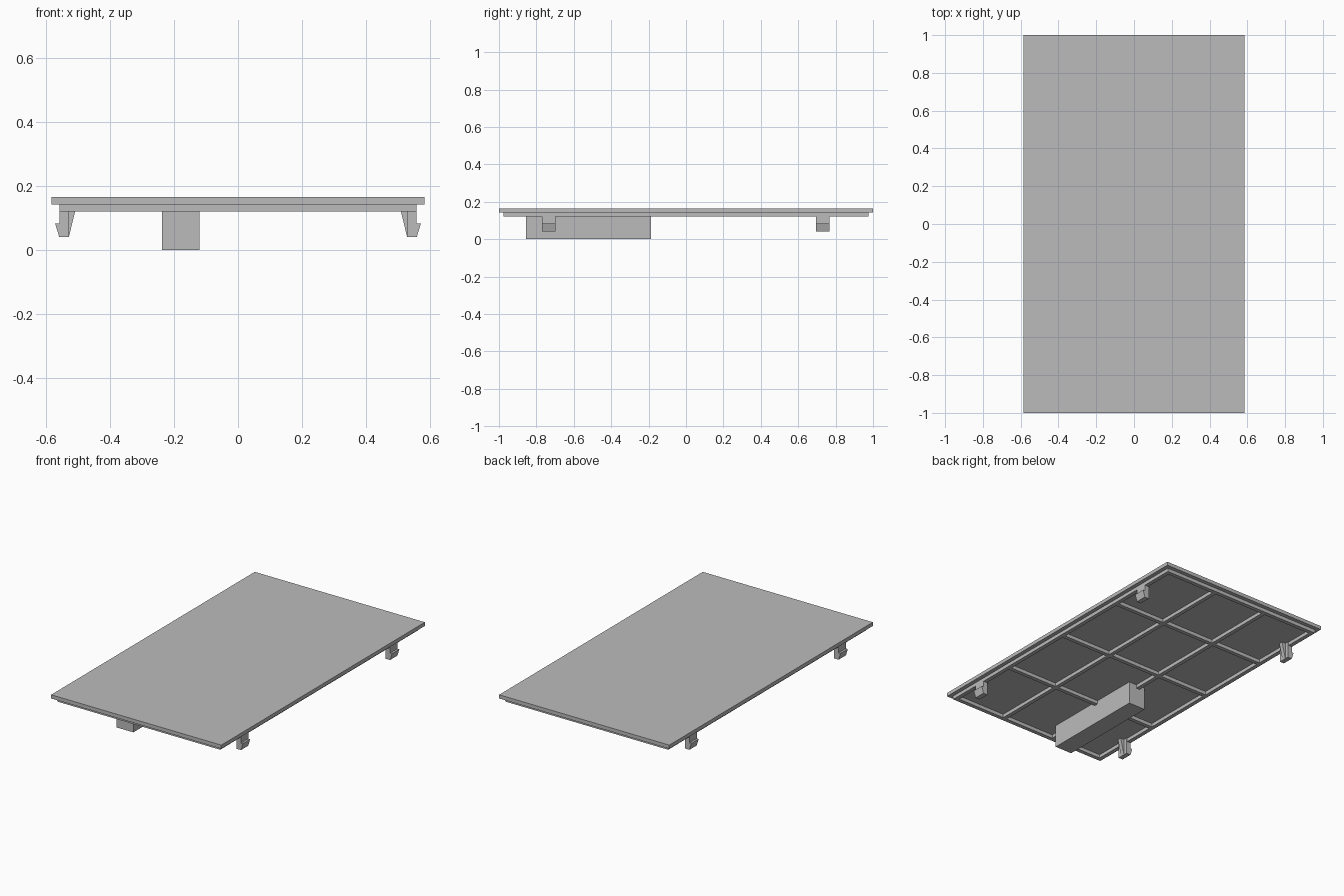
import bpy
import bmesh

cube = bpy.data.objects.get("Cube")
if cube:
    bpy.data.objects.remove(cube, do_unlink=True)

# Single plain plastic colour
GREY = (0.5, 0.5, 0.5, 1.0)
plastic = bpy.data.materials.new("grey plastic")
plastic.use_nodes = True
plastic.diffuse_color = GREY
plastic.node_tree.nodes["Principled BSDF"].inputs["Base Color"].default_value = GREY


def finish(name, bm):
    bmesh.ops.recalc_face_normals(bm, faces=bm.faces)
    mesh = bpy.data.meshes.new(name)
    bm.to_mesh(mesh)
    bm.free()
    mesh.materials.append(plastic)
    obj = bpy.data.objects.new(name, mesh)
    bpy.context.collection.objects.link(obj)
    return obj


def box(name, x0, x1, y0, y1, z0, z1):
    bm = bmesh.new()
    bmesh.ops.create_cube(bm, size=1)
    for v in bm.verts:
        v.co.x = x1 if v.co.x > 0 else x0
        v.co.y = y1 if v.co.y > 0 else y0
        v.co.z = z1 if v.co.z > 0 else z0
    return finish(name, bm)


def extrude_profile(name, points, y, width, side):
    """Extrude an x-z outline along y, centred on y; side mirrors it in x."""
    bm = bmesh.new()
    face = bm.faces.new([bm.verts.new((side * x, y - width / 2, z)) for x, z in points])
    result = bmesh.ops.extrude_face_region(bm, geom=[face])
    moved = [g for g in result["geom"] if isinstance(g, bmesh.types.BMVert)]
    bmesh.ops.translate(bm, verts=moved, vec=(0, width, 0))
    return finish(name, bm)


# Cover plate
PLATE_Z, RIM_Z = 0.142, 0.12
box("cover_plate", -0.585, 0.585, -1, 1, PLATE_Z, 0.165)

# Rim wall set in from the plate edge
RX, RY, WALL = 0.56, 0.975, 0.025
for side, label in ((1, "left"), (-1, "right")):
    xs = sorted((side * RX, side * (RX - WALL)))
    box(f"rim_{label}", *xs, -RY, RY, RIM_Z, PLATE_Z)
for side, label in ((1, "back"), (-1, "front")):
    ys = sorted((side * RY, side * (RY - WALL)))
    box(f"rim_{label}", -RX + WALL, RX - WALL, *ys, RIM_Z, PLATE_Z)

# Stiffening ribs under the plate
HALF = 0.0125
for i, x in enumerate((-0.187, 0.187)):
    box(f"long_rib_{i + 1}", x - HALF, x + HALF, -RY + WALL, RY - WALL, RIM_Z, PLATE_Z)
for i, y in enumerate((-0.4875, 0, 0.4875)):
    box(f"cross_rib_{i + 1}", -RX + WALL, RX - WALL, y - HALF, y + HALF, RIM_Z, PLATE_Z)

# Deep locating block
box("locating_block", -0.238, -0.121, -0.855, -0.187, 0, PLATE_Z)

# Snap clips: hooked strip with a tapered gusset behind it
HOOK = [(0.53, PLATE_Z), (0.56, PLATE_Z), (0.56, 0.083), (0.573, 0.083),
        (0.56, 0.04), (0.53, 0.04)]
GUSSET = [(0.505, PLATE_Z), (0.53, PLATE_Z), (0.53, 0.04)]
for side, x_label in ((1, "left"), (-1, "right")):
    for y, y_label in ((-0.735, "front"), (0.73, "back")):
        extrude_profile(f"clip_{y_label}_{x_label}", HOOK, y, 0.072, side)
        extrude_profile(f"clip_gusset_{y_label}_{x_label}", GUSSET, y, 0.025, side)
